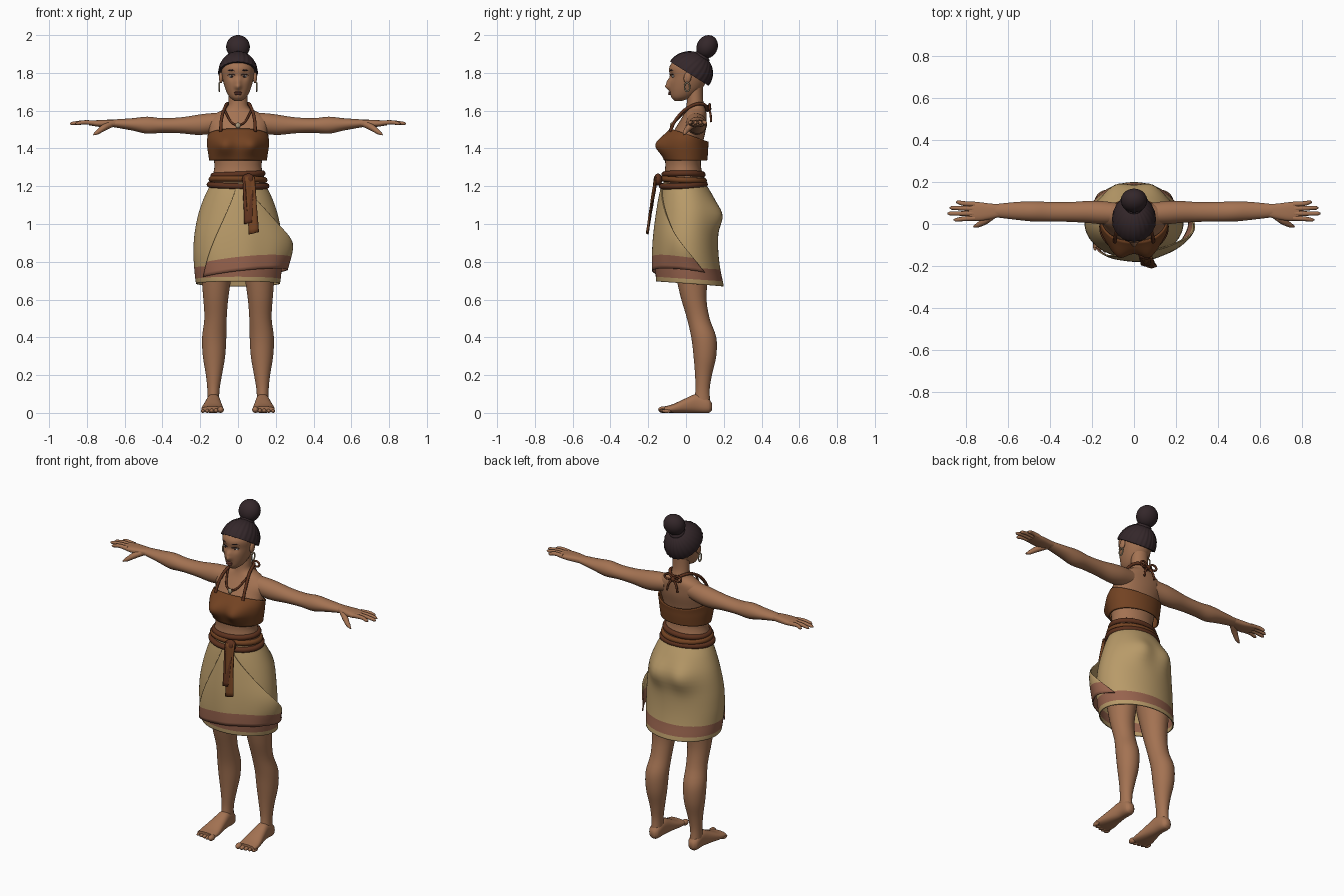
import bpy, bmesh, math
from mathutils import Vector, Matrix

if "Cube" in bpy.data.objects:
    bpy.data.objects.remove(bpy.data.objects["Cube"], do_unlink=True)


def material(name, *rgb):
    mat = bpy.data.materials.new(name)
    mat.use_nodes = True
    mat.diffuse_color = (*rgb, 1)
    mat.node_tree.nodes["Principled BSDF"].inputs["Base Color"].default_value = (*rgb, 1)
    return mat


SKIN = material("warm skin", .37, .17, .085)
HAIR = material("dark hair", .034, .02, .023)
LEATHER = material("brown cloth", .17, .055, .016)
CORD = material("dark brown cord", .11, .032, .013)
CREAM = material("cream cloth", .48, .325, .14)
TRIM = material("dusty red trim", .31, .125, .075)
WHITE = material("eye white", .6, .55, .5)
LIPS = material("lips", .2, .065, .045)
BONE = material("bone", .4, .32, .2)


def finish(name, mesh, mats, mirror=False, thick=0, offset=-1):
    obj = bpy.data.objects.new(name, mesh)
    bpy.context.collection.objects.link(obj)
    mesh.materials.clear()
    for mat in mats:
        mesh.materials.append(mat)
    mesh.shade_smooth()
    mesh.set_sharp_from_angle(angle=math.radians(50))
    if mirror:
        obj.modifiers.new("Mirror", "MIRROR").use_mirror_merge = False
    if thick:
        solid = obj.modifiers.new("Solidify", "SOLIDIFY")
        solid.thickness, solid.offset = thick, offset
    return obj


def from_bmesh(name, bm, mats, **options):
    bmesh.ops.recalc_face_normals(bm, faces=bm.faces)
    mesh = bpy.data.meshes.new(name)
    bm.to_mesh(mesh)
    bm.free()
    return finish(name, mesh, mats, **options)


def sample(keys, t):
    """Smoothly interpolated section (t, a_low, a_high, b_low, b_high)."""
    keys = [Vector(k) for k in keys]
    last = len(keys) - 1
    flip = 1 if keys[last][0] > keys[0][0] else -1
    i = max([n for n in range(last) if (t - keys[n][0]) * flip >= 0], default=0)

    def slope(n):
        p, q = keys[max(n - 1, 0)], keys[min(n + 1, last)]
        return (q - p) / (q[0] - p[0])
    span = keys[i + 1][0] - keys[i][0]
    s = (t - keys[i][0]) / span
    h = s * s * (3 - 2 * s)
    return (keys[i] * (1 - h) + keys[i + 1] * h + slope(i) * span * s * (1 - s) ** 2
            - slope(i + 1) * span * s * s * (1 - s))


def section_point(k, angle, square=2, grow=1):
    """Point on a rounded section; angle zero is the low side of b."""
    sn, cs = math.sin(angle), math.cos(angle)
    a = math.copysign(abs(sn) ** (2 / square), sn) * grow
    b = -math.copysign(abs(cs) ** (2 / square), cs) * grow
    return ((k[1] + k[2]) / 2 + a * (k[2] - k[1]) / 2, (k[3] + k[4]) / 2 + b * (k[4] - k[3]) / 2)


PLACE = {"z": lambda t, a, b: (a, b, t), "x": lambda t, a, b: (t, b, a), "y": lambda t, a, b: (a, t, b)}


def loft(name, keys, mats, axis="z", sides=32, steps=4, caps=True, square=2, **options):
    bm, rings = bmesh.new(), []
    stops = [p[0] + (q[0] - p[0]) * s / steps for p, q in zip(keys, keys[1:]) for s in range(steps)]
    for t in stops + [keys[-1][0]]:
        k = sample(keys, t)
        rings.append([bm.verts.new(PLACE[axis](t, *section_point(k, math.tau * n / sides, square)))
                      for n in range(sides)])
    for low, high in zip(rings, rings[1:]):
        for n in range(sides):
            m = (n + 1) % sides
            bm.faces.new((low[n], low[m], high[m], high[n]))
    if caps:
        bm.faces.new(rings[0])
        bm.faces.new(rings[-1])
    return from_bmesh(name, bm, mats, **options)


def even(keys):
    return [(z, -w, w, front, back) for z, w, front, back in keys]


def push(obj, centre, radius, move):
    """Soft bulge or dent, repeated on both sides."""
    for side in ((1, -1) if centre[0] else (1,)):
        c = Vector((centre[0] * side, *centre[1:]))
        for v in obj.data.vertices:
            v.co += Vector(move) * math.exp(-((v.co - c).length / radius) ** 2)


def ball(name, centre, radii, mat, tilt=0, **options):
    bm = bmesh.new()
    bmesh.ops.create_uvsphere(bm, u_segments=24, v_segments=14, radius=1)
    bm.transform(Matrix.Translation(centre) @ Matrix.Rotation(tilt, 4, "X") @ Matrix.Diagonal((*radii, 1)))
    return from_bmesh(name, bm, [mat], **options)


def tube(name, points, radii, mat, cyclic=False, **options):
    curve = bpy.data.curves.new(name, "CURVE")
    curve.dimensions, curve.bevel_depth, curve.bevel_resolution = "3D", 1, 3
    curve.resolution_u, curve.use_fill_caps = 6, True
    line = curve.splines.new("BEZIER")
    line.bezier_points.add(len(points) - 1)
    line.use_cyclic_u = cyclic
    for n, (bp, co) in enumerate(zip(line.bezier_points, points)):
        bp.co, bp.radius = co, radii[n] if isinstance(radii, list) else radii
        bp.handle_left_type = bp.handle_right_type = "AUTO"
    temp = bpy.data.objects.new(name, curve)
    bpy.context.collection.objects.link(temp)
    graph = bpy.context.evaluated_depsgraph_get()
    mesh = bpy.data.meshes.new_from_object(temp.evaluated_get(graph))
    bpy.data.objects.remove(temp)
    return finish(name, mesh, [mat], **options)


def sheet(name, cols, rows, point, mats, **options):
    bm = bmesh.new()
    grid = [[bm.verts.new(point(c / cols, r / rows)) for c in range(cols + 1)] for r in range(rows + 1)]
    for r in range(rows):
        for c in range(cols):
            bm.faces.new((grid[r][c], grid[r][c + 1], grid[r + 1][c + 1], grid[r + 1][c]))
    return from_bmesh(name, bm, mats, **options)


# Body and limbs
loft("torso", even([(1.15, .15, -.1, .1), (1.22, .145, -.12, .1), (1.3, .125, -.11, .08), (1.36, .132, -.11, .08),
     (1.43, .148, -.1, .09), (1.5, .155, -.06, .105), (1.55, .16, -.03, .108), (1.585, .12, -.01, .108),
     (1.615, .06, 0, .1), (1.66, .05, .005, .09), (1.75, .05, 0, .09)]), [SKIN])
loft("arms", [(.08, 1.49, 1.59, 0, .1), (.16, 1.475, 1.585, 0, .11), (.22, 1.472, 1.577, .005, .11),
     (.3, 1.48, 1.565, .01, .105), (.4, 1.483, 1.56, .012, .105), (.48, 1.478, 1.568, .012, .108),
     (.56, 1.495, 1.56, .02, .105), (.66, 1.513, 1.553, .032, .095)], [SKIN], axis="x", mirror=True)
loft("palms", [(.64, 1.515, 1.552, .034, .094), (.69, 1.513, 1.552, .022, .098), (.74, 1.515, 1.55, .015, .104),
     (.79, 1.523, 1.545, .018, .104)], [SKIN], axis="x", square=2.6, mirror=True)
for finger, y, tip, spread in (("index", .028, .86, -.008), ("middle", .05, .89, 0),
                               ("ring", .073, .88, .004), ("little", .094, .85, .01)):
    tube(finger + "_fingers", [(.76, y, 1.535), (.82, y + spread / 2, 1.538), (tip - .01, y + spread, 1.532),
         (tip, y + spread, 1.53)], [.013, .011, .009, .003], SKIN, mirror=True)
tube("thumbs", [(.67, .045, 1.53), (.71, .015, 1.51), (.745, -.005, 1.485), (.765, -.012, 1.473)],
     [.018, .017, .012, .004], SKIN, mirror=True)
loft("legs", [(.8, .02, .2, -.07, .13), (.62, .05, .185, -.03, .108), (.5, .06, .178, .005, .125),
     (.4, .062, .19, .028, .16), (.3, .068, .186, .04, .16), (.2, .085, .17, .048, .137),
     (.12, .098, .162, .05, .125), (.04, .1, .162, .04, .13)], [SKIN], mirror=True)
loft("feet", [(.138, .115, .147, .015, .05), (.12, .1, .162, 0, .075), (.06, .094, .166, 0, .1),
     (0, .087, .178, 0, .078), (-.07, .078, .193, 0, .046), (-.115, .08, .193, .002, .034)],
     [SKIN], axis="y", square=2.4, mirror=True)
for n in range(5):
    size = .017 if n == 0 else .0125 - .0006 * n
    ball(f"toes_{n + 1}", (.092 + .0235 * n, -.122 + .005 * n, size), (size, .025, size), SKIN, mirror=True)

# Head and face
head = loft("head", even([(1.652, .02, -.06, -.02), (1.67, .043, -.077, .03), (1.7, .061, -.085, .07),
            (1.74, .075, -.088, .1), (1.78, .084, -.086, .115), (1.83, .088, -.088, .12),
            (1.87, .07, -.06, .1), (1.9, .035, -.02, .06)]), [SKIN], sides=72, steps=6)
push(head, (0, -.09, 1.728), .017, (0, -.024, 0))
push(head, (0, -.09, 1.755), .016, (0, -.013, 0))
push(head, (.034, -.077, 1.783), .02, (0, .009, 0))
ball("eyes", (.034, -.067, 1.782), (.015, .008, .0065), WHITE, mirror=True)
ball("irises", (.033, -.073, 1.782), (.006, .004, .006), HAIR, mirror=True)
for label, z, r in (("lashes", 1.79, .0022), ("eyebrows", 1.812, .004)):
    tube(label, [(.014, -.083, z - .003), (.034, -.079, z + .003), (.055, -.064, z - .002)],
         [r, r, r / 2], HAIR, mirror=True)
ball("upper_lip", (0, -.086, 1.697), (.022, .008, .005), LIPS)
ball("lower_lip", (0, -.086, 1.688), (.019, .009, .006), LIPS)
ball("ears", (.09, .008, 1.775), (.011, .02, .03), SKIN, tilt=-.2, mirror=True)
tube("earrings", [(.098, .006 + .014 * math.sin(a), 1.725 + .023 * math.cos(a))
     for a in (math.tau * n / 8 for n in range(8))], .004, BONE, cyclic=True, mirror=True)

# Ribbed hair cap, trimmed along the hairline, with a bun
bm = bmesh.new()
bmesh.ops.create_uvsphere(bm, u_segments=96, v_segments=24, radius=1)
for v in bm.verts:
    ridge = .014 * math.cos(24 * math.atan2(v.co.y, v.co.x)) * math.hypot(v.co.x, v.co.y)
    v.co *= 1 + ridge
bm.transform(Matrix.Translation((0, .02, 1.8)) @ Matrix.Diagonal((.104, .122, .114, 1)) @ Matrix.Rotation(-.7, 4, "X"))
cut = bmesh.ops.bisect_plane(bm, geom=bm.verts[:] + bm.edges[:] + bm.faces[:], plane_co=(0, -.085, 1.86),
                             plane_no=(0, .135, .215), clear_inner=True)
bmesh.ops.holes_fill(bm, edges=[e for e in cut["geom_cut"] if isinstance(e, bmesh.types.BMEdge)])
from_bmesh("hair_cap", bm, [HAIR])
ball("hair_bun", (0, .112, 1.938), (.063, .055, .064), HAIR, tilt=-.5)
ball("bun_base", (0, .085, 1.885), (.045, .045, .02), HAIR, tilt=-.6)

# Top and neck cords
top = loft("bandeau", even([(1.335, .152, -.115, .112), (1.38, .158, -.125, .115), (1.42, .163, -.13, .117),
           (1.46, .164, -.12, .118), (1.505, .16, -.085, .12)]), [LEATHER], sides=64, caps=False, thick=.008)
push(top, (.075, -.12, 1.415), .055, (0, -.044, 0))
for v in top.data.vertices:
    v.co.z -= .07 * (v.co.z - 1.335) / .17 * min(1, max(0, (v.co.y + .08) / .2))
tube("halter_straps", [(.092, -.085, 1.49), (.088, -.055, 1.55), (.07, .01, 1.615), (.045, .09, 1.635),
     (0, .115, 1.6)], .0085, CORD, mirror=True)
tube("necklace", [(-.065, .04, 1.63), (-.06, -.02, 1.58), (0, -.073, 1.525), (.06, -.02, 1.58), (.065, .04, 1.63),
     (0, .112, 1.625)], .006, CORD, cyclic=True)
ball("pendant", (0, -.078, 1.522), (.013, .008, .015), BONE)
ball("neck_knot", (0, .12, 1.61), (.016, .014, .014), CORD)
tube("knot_loops", [(0, .12, 1.61), (.035, .125, 1.635), (.055, .125, 1.615), (0, .12, 1.605)], .006, CORD, mirror=True)
tube("knot_tails", [(0, .12, 1.61), (.025, .13, 1.58), (.035, .132, 1.54)], .006, CORD, mirror=True)

# Skirt with a trimmed hem
SKIRT = even([(1.22, .14, -.12, .1), (1.15, .175, -.135, .14), (1.06, .208, -.148, .168), (.95, .23, -.16, .168),
              (.85, .236, -.165, .172), (.77, .232, -.164, .182), (.71, .226, -.16, .195), (.685, .222, -.158, .2)])
skirt = loft("skirt", SKIRT, [CREAM, TRIM], sides=72, caps=False, thick=.006)
for face in skirt.data.polygons:
    face.material_index = int(.71 < face.center.z < .77)
push(skirt, (.085, .16, 1.05), .075, (0, .034, 0))
for v in skirt.data.vertices:
    v.co.z -= .07 * v.co.y * (1.22 - v.co.z) / .53


# Wrapped front panel, billowing on the left
def wrap(u, v):
    angle = (-.05 - .8 * v) * (1 - u) + (.25 + 1.8 * v) * u
    z = 1.2 + (.72 + .045 * math.sin(u * 2.6) - 1.2) * v
    billow = .17 * math.exp(-((angle - 1.45) / .5) ** 2 - ((z - .91) / .13) ** 2)
    grow = 1.035 + .045 * v + billow + .01 * v * math.sin(angle * 9)
    return (*section_point(sample(SKIRT, z), angle, grow=grow), z)


panel = sheet("wrap_panel", 40, 24, wrap, [CREAM, TRIM], thick=.006, offset=0)
for n, face in enumerate(panel.data.polygons):
    face.material_index = int(n // 40 >= 20)

# Wound belt, knot and hanging sash
for n, (z, w, front, back) in enumerate([(1.262, .13, -.115, .088), (1.235, .14, -.122, .095), (1.205, .15, -.128, .1)]):
    k = (z, -w, w, front, back)
    ring = [(*section_point(k, a), z + .006 * math.sin(a + n * 2)) for a in (math.tau * i / 12 for i in range(12))]
    tube(f"belt_coil_{n + 1}", ring, .016, CORD if n != 1 else LEATHER, cyclic=True)
ball("belt_knot", (.055, -.148, 1.235), (.034, .022, .032), CORD)
for n, (x, drift, y, end) in enumerate([(.062, .022, -.162, .945), (.05, .01, -.154, 1.0)]):
    sheet(f"sash_{n + 1}", 4, 12, lambda u, v: (
        x + drift * v + .052 * (u - .5), y - .043 * v - .004 * math.sin(u * 6 + v * 5),
        1.25 + (end - 1.25) * v + .012 * v * u), [CORD if n else LEATHER], thick=.007, offset=0)
